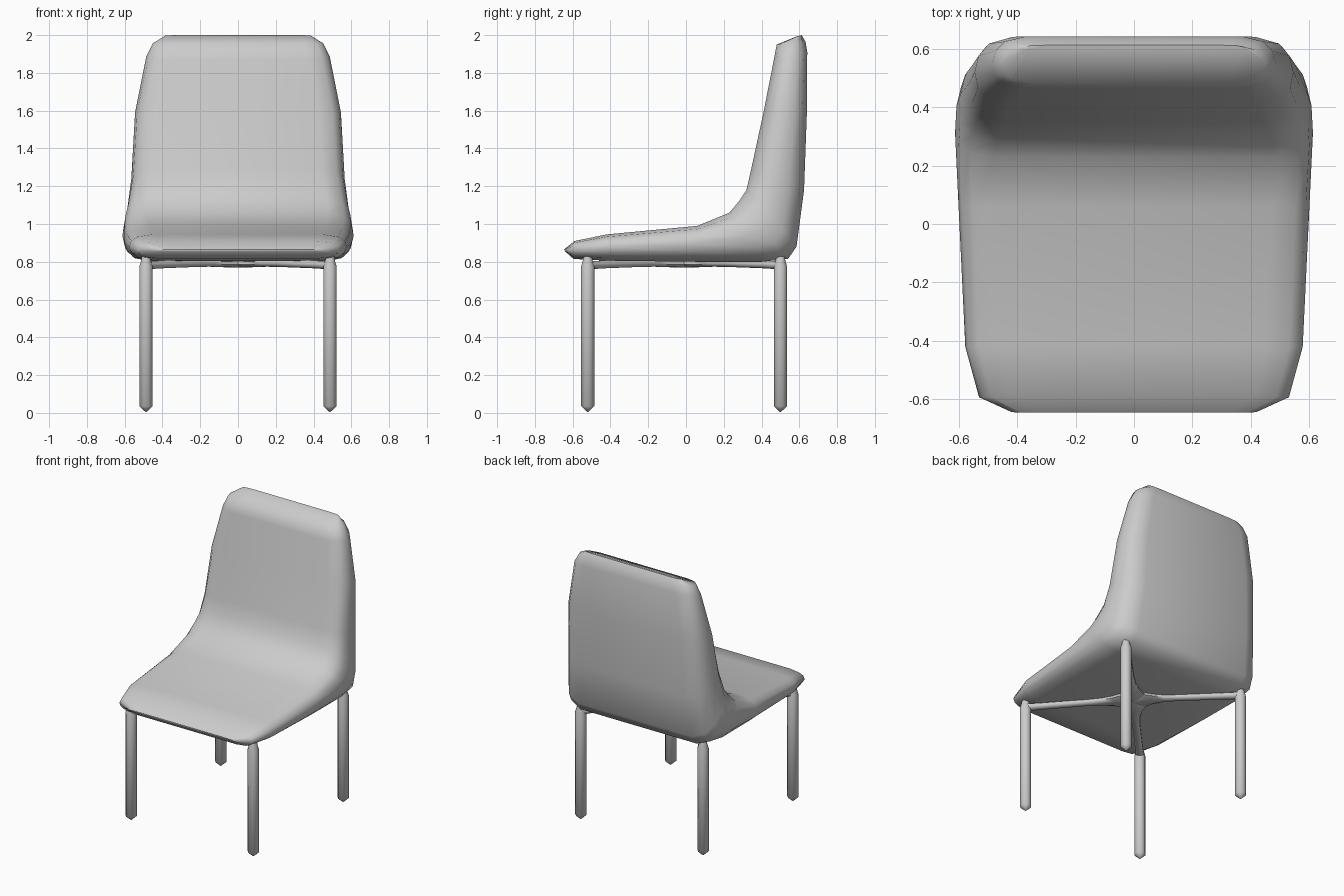
import bpy, bmesh, math
from mathutils import Vector

if "Cube" in bpy.data.objects:
    bpy.data.objects.remove(bpy.data.objects["Cube"])


def loft(name, rings):
    """Skin closed rings of equal length and cap both ends."""
    bm = bmesh.new()
    loops = [[bm.verts.new(p) for p in ring] for ring in rings]
    n = len(rings[0])
    for a, b in zip(loops, loops[1:]):
        for i in range(n):
            j = (i + 1) % n
            bm.faces.new((a[i], a[j], b[j], b[i]))
    bm.faces.new(loops[0])
    bm.faces.new(loops[-1])
    bmesh.ops.recalc_face_normals(bm, faces=bm.faces)
    me = bpy.data.meshes.new(name)
    bm.to_mesh(me)
    bm.free()
    ob = bpy.data.objects.new(name, me)
    bpy.context.collection.objects.link(ob)
    bpy.ops.object.select_all(action='DESELECT')
    ob.select_set(True)
    bpy.context.view_layer.objects.active = ob
    bpy.ops.object.shade_smooth_by_angle(angle=math.radians(60))
    return ob


# Seat shell: stations of (front y, z), (rear y, z), half width, seat front to back top
stations = [
    ((-.645, .866), (-.64, .855), .42),
    ((-.59, .91), (-.595, .815), .53),
    ((-.42, .945), (-.42, .806), .577),
    ((.06, .99), (.06, .80), .60),
    ((.23, 1.06), (.40, .80), .612),
    ((.28, 1.12), (.54, .815), .607),
    ((.32, 1.18), (.585, .88), .592),
    ((.345, 1.29), (.625, 1.18), .565),
    ((.41, 1.59), (.64, 1.59), .545),
    ((.465, 1.87), (.642, 1.91), .485),
    ((.48, 1.95), (.633, 1.965), .45),
    ((.59, 1.995), (.612, 2.0), .385),
]
# Half cross-section: (share of half width, share of thickness)
section = [(.78, 0), (.92, .09), (.98, .24), (1, .48), (.975, .72), (.91, .9), (.76, 1)]


def shell_ring(front, rear, w):
    f, r = Vector((0, *front)), Vector((0, *rear))
    half = [f.lerp(r, t) + Vector((s * w, 0, 0)) for s, t in section]
    return half + [Vector((-p.x, p.y, p.z)) for p in reversed(half)]


loft("seat_shell", [shell_ring(*s) for s in stations])

# Legs and the cross brace under the seat
SIDES = 8
angles = [2 * math.pi * (i + .5) / SIDES for i in range(SIDES)]
leg_profile = [(.003, .005), (.038, .036), (.038, .775), (.027, .81), (.025, .83)]
# (distance from centre, half width, half height, centre height)
arm_profile = [(.0, .02, .026, .795), (.075, .085, .026, .795), (.13, .058, .025, .796),
               (.2, .036, .023, .795), (.3, .027, .021, .793),
               (.62, .027, .022, .785), (.7, .03, .025, .782)]
for side, sx in (("right", 1), ("left", -1)):
    for end, y in (("front", -.52), ("back", .50)):
        foot = Vector((sx * .487, y, 0))
        loft(f"{end}_{side}_leg",
             [[foot + Vector((r * math.cos(a), r * math.sin(a), z)) for a in angles]
              for r, z in leg_profile])
        hub = Vector((0, -.01, 0))
        out = (foot - hub).normalized()
        across = Vector((-out.y, out.x, 0))
        loft(f"{end}_{side}_brace_arm",
             [[hub + out * d + across * (hw * math.cos(a)) + Vector((0, 0, cz + hz * math.sin(a)))
               for a in angles] for d, hw, hz, cz in arm_profile])
